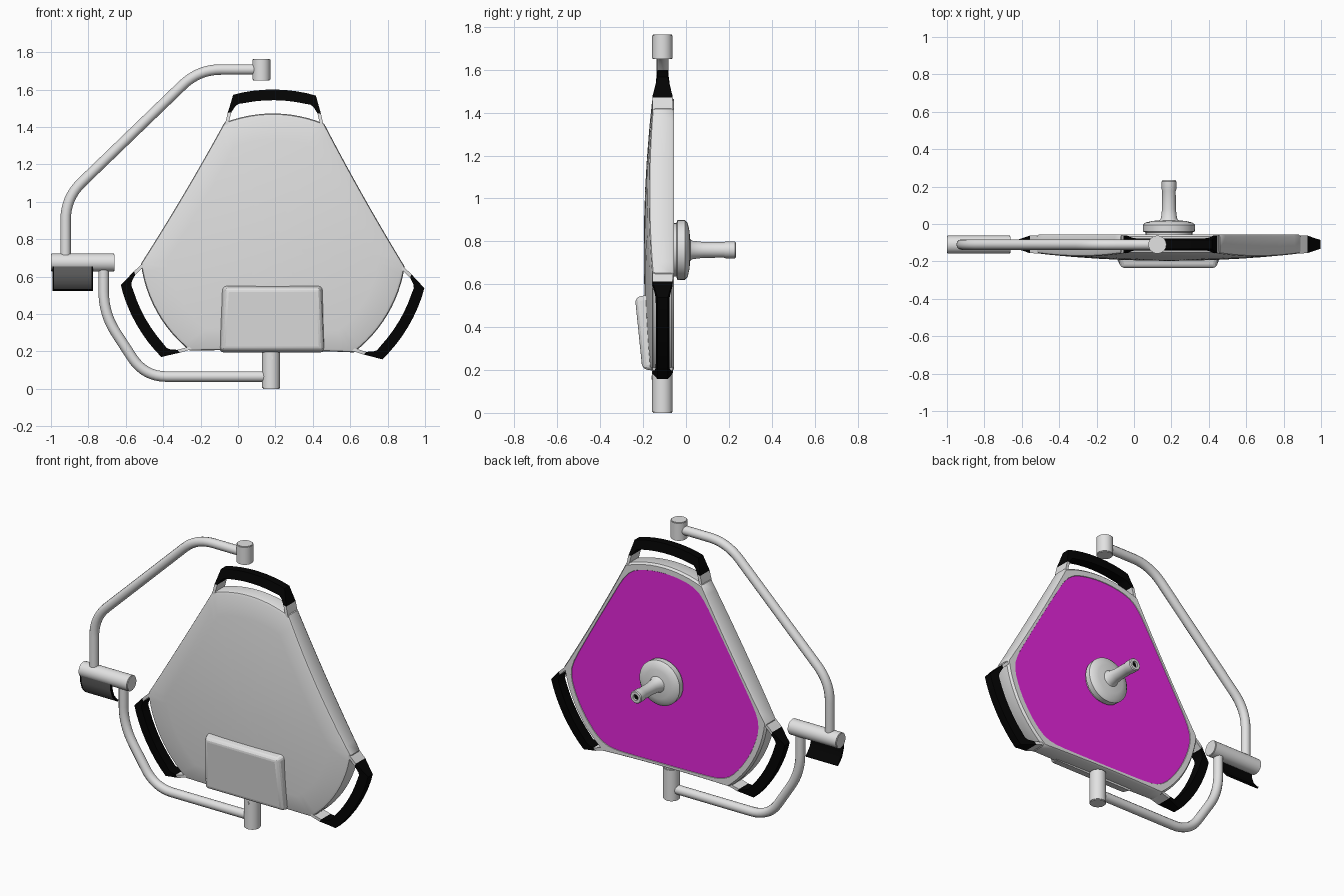
import bpy, bmesh
from math import sin, cos, radians, pi
from mathutils import Vector, Matrix

if "Cube" in bpy.data.objects:
    bpy.data.objects.remove(bpy.data.objects["Cube"])


def material(name, rgb):
    m = bpy.data.materials.new(name)
    m.use_nodes = True
    m.diffuse_color = (*rgb, 1)
    m.node_tree.nodes["Principled BSDF"].inputs["Base Color"].default_value = (*rgb, 1)
    return m


GREY = material("light grey", (0.76, 0.76, 0.76))
BLACK = material("black", (0.001, 0.001, 0.001))
PURPLE = material("purple", (0.78, 0.02, 0.71))
DARK = material("dark grey", (0.14, 0.14, 0.14))

CX, CZ = 0.187, 0.76      # centre of the lamp head
ARM_Y = -0.11             # depth of the swing arm
CORNERS = [radians(a) for a in (89.4, 209.4, 329.4)]


def finish(ob, angle=35):
    bpy.ops.object.select_all(action="DESELECT")
    ob.select_set(True)
    bpy.context.view_layer.objects.active = ob
    bpy.ops.object.shade_smooth_by_angle(angle=radians(angle))
    return ob


def to_object(name, bm, mats, angle=35):
    bmesh.ops.recalc_face_normals(bm, faces=bm.faces)
    me = bpy.data.meshes.new(name)
    bm.to_mesh(me)
    bm.free()
    for m in mats:
        me.materials.append(m)
    ob = bpy.data.objects.new(name, me)
    bpy.context.collection.objects.link(ob)
    return finish(ob, angle)


def polar(a, r, y=0.0):
    return Vector((CX + r * cos(a), y, CZ + r * sin(a)))


def bridge(bm, a, b, mat=0):
    n = len(a)
    for i in range(n):
        f = bm.faces.new((a[i], a[(i + 1) % n], b[(i + 1) % n], b[i]))
        f.material_index = mat


def cylinder(name, centre, radius, length, axis="Z", bevel=0.004):
    bm = bmesh.new()
    rot = {"Z": Matrix(), "X": Matrix.Rotation(pi / 2, 4, "Y"),
           "Y": Matrix.Rotation(pi / 2, 4, "X")}[axis]
    bmesh.ops.create_cone(bm, cap_ends=True, segments=32, radius1=radius, radius2=radius,
                          depth=length, matrix=Matrix.Translation(centre) @ rot)
    rims = [e for e in bm.edges if any(len(f.verts) > 4 for f in e.link_faces)]
    bmesh.ops.bevel(bm, geom=rims, offset=bevel, segments=2, affect="EDGES")
    return to_object(name, bm, [GREY])


def tube(name, points, radius, bend):
    # polyline in the xz plane with rounded corners
    pts = [Vector((x, ARM_Y, z)) for x, z in points]
    path = [pts[0]]
    for p, q, r in zip(pts, pts[1:], pts[2:]):
        a = q + (p - q).normalized() * bend
        b = q + (r - q).normalized() * bend
        for i in range(9):
            t = i / 8
            path.append(a * (1 - t) ** 2 + q * 2 * t * (1 - t) + b * t * t)
    path.append(pts[-1])
    cu = bpy.data.curves.new(name, "CURVE")
    cu.dimensions = "3D"
    cu.bevel_depth = radius
    cu.bevel_resolution = 4
    cu.use_fill_caps = True
    sp = cu.splines.new("POLY")
    sp.points.add(len(path) - 1)
    for s, p in zip(sp.points, path):
        s.co = (*p, 1)
    ob = bpy.data.objects.new(name, cu)
    bpy.context.collection.objects.link(ob)
    cu.materials.append(GREY)
    bpy.ops.object.select_all(action="DESELECT")
    ob.select_set(True)
    bpy.context.view_layer.objects.active = ob
    bpy.ops.object.convert(target="MESH")
    return finish(bpy.context.object)


# Lamp head: three-cornered outline with slightly hollow sides
outline = []
HALF = radians(22)
for c in CORNERS:
    for i in range(13):
        outline.append(polar(c - HALF + 2 * HALF * i / 12, 0.712))
    a, b = polar(c + HALF, 0.712), polar(c + radians(120) - HALF, 0.712)
    m = polar(c + radians(60), 0.546)
    for i in range(1, 14):
        t = i / 14
        outline.append(a * (1 - t) ** 2 + m * 2 * t * (1 - t) + b * t * t)

# Panel outline: inset more at the corners, which are rounded off
centre = Vector((CX, 0, CZ))
panel = [p - (p - centre).normalized() * (0.024 + 0.12 * ((p - centre).length - 0.55))
         for p in outline]
for _ in range(3):
    panel = [(panel[i - 1] + 2 * p + panel[(i + 1) % len(panel)]) / 4
             for i, p in enumerate(panel)]


def dome(r):
    return -0.197 + 0.08 * r * r


def head_ring(bm, points, scale, y):
    # negative depths are absolute, others are measured from the front dome
    ring = []
    for p in points:
        v = (p - centre) * scale
        depth = y if y < 0 else dome(v.length) + y
        ring.append(bm.verts.new((CX + v.x, depth, CZ + v.z)))
    return ring


bm = bmesh.new()
steps = [(0.985, -0.055), (1.0, -0.068), (1.0, 0.014), (0.993, 0.004), (0.975, 0.0),
         (0.8, 0.0), (0.6, 0.0), (0.4, 0.0), (0.2, 0.0)]
rings = [head_ring(bm, panel, 1.0, -0.058), head_ring(bm, panel, 1.003, -0.055)]
rings += [head_ring(bm, outline, s, y) for s, y in steps]
bm.faces.new(rings[0]).material_index = 1
for a, b in zip(rings, rings[1:]):
    bridge(bm, a, b)
tip = bm.verts.new((CX, dome(0), CZ))
last = rings[-1]
for i in range(len(last)):
    bm.faces.new((last[i], last[(i + 1) % len(last)], tip))
to_object("lamp_head", bm, [GREY, PURPLE])

# Corner handles: thin grey arms carrying a black tapered grip
# station: outer angle, outer radius, inner angle, inner radius, half depths
arm = [(22.2, 0.700, 20.8, 0.695, 0.048, 0.048),
       (19.3, 0.755, 17.8, 0.752, 0.047, 0.047),
       (17.0, 0.800, 15.6, 0.777, 0.034, 0.037),
       (15.3, 0.839, 14.2, 0.785, 0.024, 0.033)]
grip = [(a, 0.840, a, 0.783, 0.024, 0.032) for a in (12, 8, 4, 0, -4, -8, -12)]
stations = arm + grip + [(-o, r, -i, q, d, e) for o, r, i, q, d, e in reversed(arm)]
for name, c in zip(("top", "right", "left"), CORNERS):
    bm = bmesh.new()
    rings = []
    for o, r, i, q, d, e in stations:
        ao, ai, y = c + radians(o), c + radians(i), -0.109
        corners = [polar(ao, r, y - d), polar(ao, r, y + d),
                   polar(ai, q, y + e), polar(ai, q, y - e)]
        rings.append([bm.verts.new(p) for p in corners])
    for k, (a, b) in enumerate(zip(rings, rings[1:])):
        bridge(bm, a, b, 0 if k in (0, len(rings) - 2) else 1)
    bm.faces.new(rings[0])
    bm.faces.new(rings[-1])
    to_object(name + "_handle", bm, [GREY, BLACK])

# Front control housing, leaning forward at the top
bm = bmesh.new()
back = [(-0.10, -0.14, 0.195), (0.465, -0.14, 0.195), (0.462, -0.14, 0.56), (-0.095, -0.14, 0.56)]
front = [(-0.09, -0.204, 0.205), (0.455, -0.204, 0.205), (0.44, -0.238, 0.538), (-0.07, -0.238, 0.538)]
rb, rf = [[bm.verts.new(p) for p in ps] for ps in (back, front)]
bridge(bm, rb, rf)
bm.faces.new(rb)
face = bm.faces.new(rf)
edges = list(face.edges) + [e for e in bm.edges if len({v in rf for v in e.verts}) == 2]
bmesh.ops.bevel(bm, geom=edges, offset=0.022, segments=3, profile=0.5, affect="EDGES")
to_object("control_housing", bm, [GREY], 15)

# Rear hub and grip post, turned about the y axis
profile = [(0.125, -0.06), (0.125, -0.045), (0.139, -0.04), (0.14, -0.005), (0.125, 0.008),
           (0.09, 0.016), (0.05, 0.02), (0.043, 0.03), (0.037, 0.08), (0.036, 0.175),
           (0.039, 0.185), (0.039, 0.228), (0.034, 0.234), (0.018, 0.234), (0.018, 0.22)]
bm = bmesh.new()
rings = [[bm.verts.new(polar(2 * pi * k / 32, r, y)) for k in range(32)] for r, y in profile]
for a, b in zip(rings, rings[1:]):
    bridge(bm, a, b)
bm.faces.new(rings[0])
bm.faces.new(rings[-1]).material_index = 1
to_object("rear_hub", bm, [GREY, BLACK])

# Swing arm: joints and bent tubes
cylinder("ceiling_joint", (0.125, ARM_Y, 1.707), 0.048, 0.115)
cylinder("elbow_joint", (-0.83, ARM_Y, 0.675), 0.048, 0.34, "X")
cylinder("head_joint", (0.177, ARM_Y, 0.1), 0.048, 0.2)
cylinder("joint_screw", (0.177, ARM_Y - 0.046, 0.165), 0.011, 0.008, "Y", 0.001)
tube("upper_arm", [(0.1, 1.707), (-0.21, 1.707), (-0.922, 1.02), (-0.922, 0.68)], 0.028, 0.12)
tube("lower_arm", [(-0.718, 0.66), (-0.718, 0.4), (-0.5, 0.065), (0.16, 0.065)], 0.028, 0.12)

# Keypad: curved sheet below the elbow, sweeping back at the bottom, with a grey front
section = [(-0.153, 0.66), (-0.148, 0.61), (-0.132, 0.565), (-0.105, 0.533), (-0.088, 0.522),
           (-0.08, 0.53), (-0.097, 0.543), (-0.122, 0.573), (-0.137, 0.612), (-0.141, 0.66)]
bm = bmesh.new()
slices = [[bm.verts.new((x, y, z)) for y, z in section] for x in (-0.993, -0.983, -0.784, -0.774)]
for a, b in zip(slices, slices[1:]):
    bridge(bm, a, b)
bm.faces.new(slices[0])
bm.faces.new(slices[-1])
front_face = [set(p[k] for p in slices[1:3] for k in (i, i + 1)) for i in range(3)]
for f in bm.faces:
    f.material_index = int(set(f.verts) in front_face)
to_object("keypad", bm, [BLACK, DARK])
